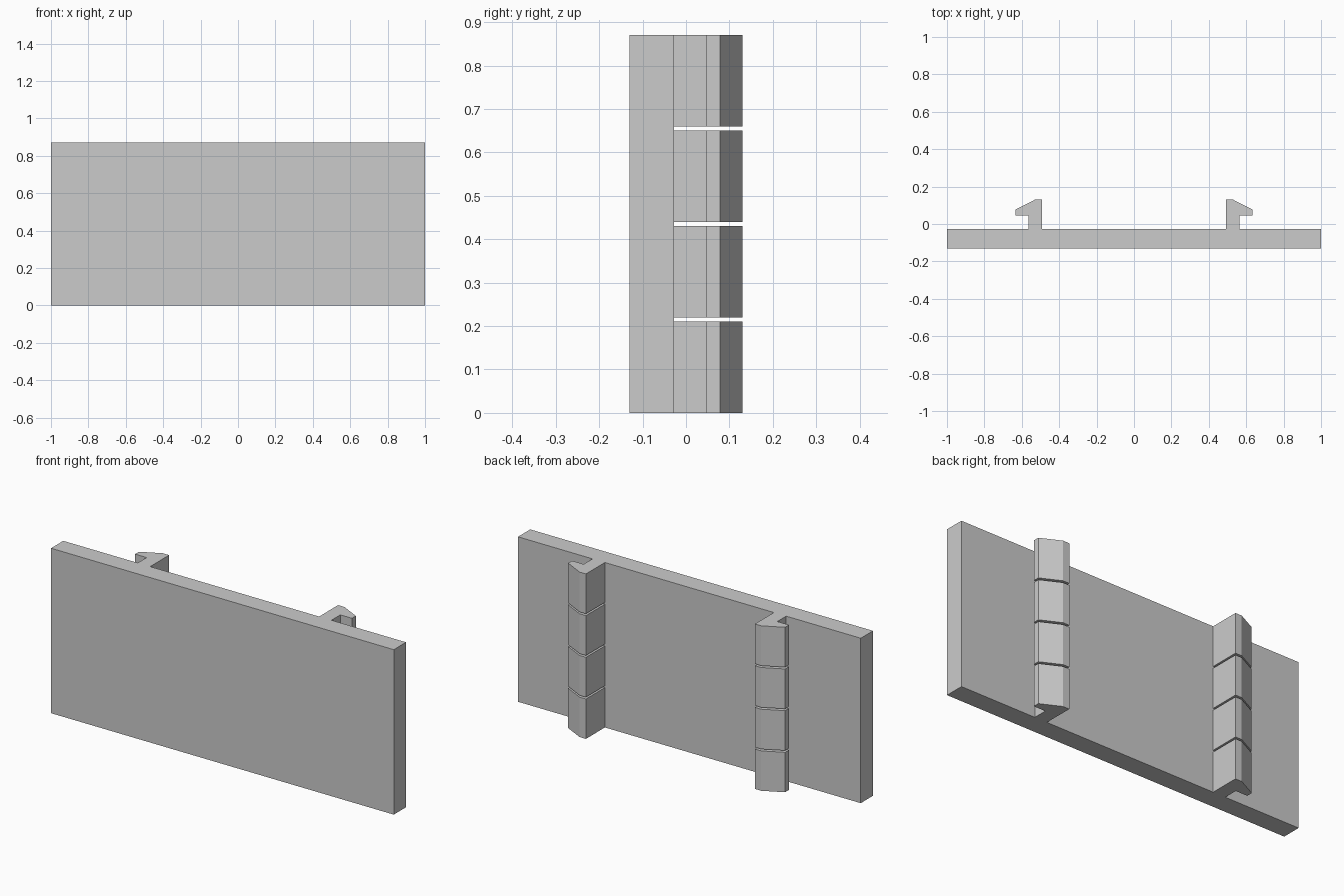
import bpy
import bmesh

cube = bpy.data.objects.get("Cube")
if cube:
    bpy.data.objects.remove(cube, do_unlink=True)

HEIGHT = 0.87
GAP = 0.0095
COUNT = 4

grey = bpy.data.materials.new("plain grey")
grey.use_nodes = True
colour = (0.6, 0.6, 0.6, 1)
grey.diffuse_color = colour
grey.node_tree.nodes["Principled BSDF"].inputs["Base Color"].default_value = colour


def extrude_profile(name, points, z0, z1):
    """Upright prism with the given plan outline."""
    bm = bmesh.new()
    base = bm.faces.new([bm.verts.new((x, y, z0)) for x, y in points])
    result = bmesh.ops.extrude_face_region(bm, geom=[base])
    top = [v for v in result["geom"] if isinstance(v, bmesh.types.BMVert)]
    bmesh.ops.translate(bm, verts=top, vec=(0, 0, z1 - z0))
    bmesh.ops.recalc_face_normals(bm, faces=bm.faces)
    mesh = bpy.data.meshes.new(name)
    bm.to_mesh(mesh)
    bm.free()
    mesh.materials.append(grey)
    obj = bpy.data.objects.new(name, mesh)
    bpy.context.collection.objects.link(obj)
    return obj


# Flat front panel
extrude_profile("panel", [(-1, -0.13), (1, -0.13), (1, -0.028), (-1, -0.028)], 0, HEIGHT)

# Barbed snap clips on the back, hooks pointing outwards
clip = [(0.493, -0.028), (0.565, -0.028), (0.565, 0.046), (0.633, 0.046),
        (0.633, 0.078), (0.53, 0.13), (0.493, 0.13)]
length = (HEIGHT - GAP * (COUNT - 1)) / COUNT
for side, sign in (("left", 1), ("right", -1)):
    outline = [(sign * x, y) for x, y in clip]
    for i in range(COUNT):
        z = i * (length + GAP)
        extrude_profile(f"{side}_clip_{i + 1}", outline, z, z + length)
